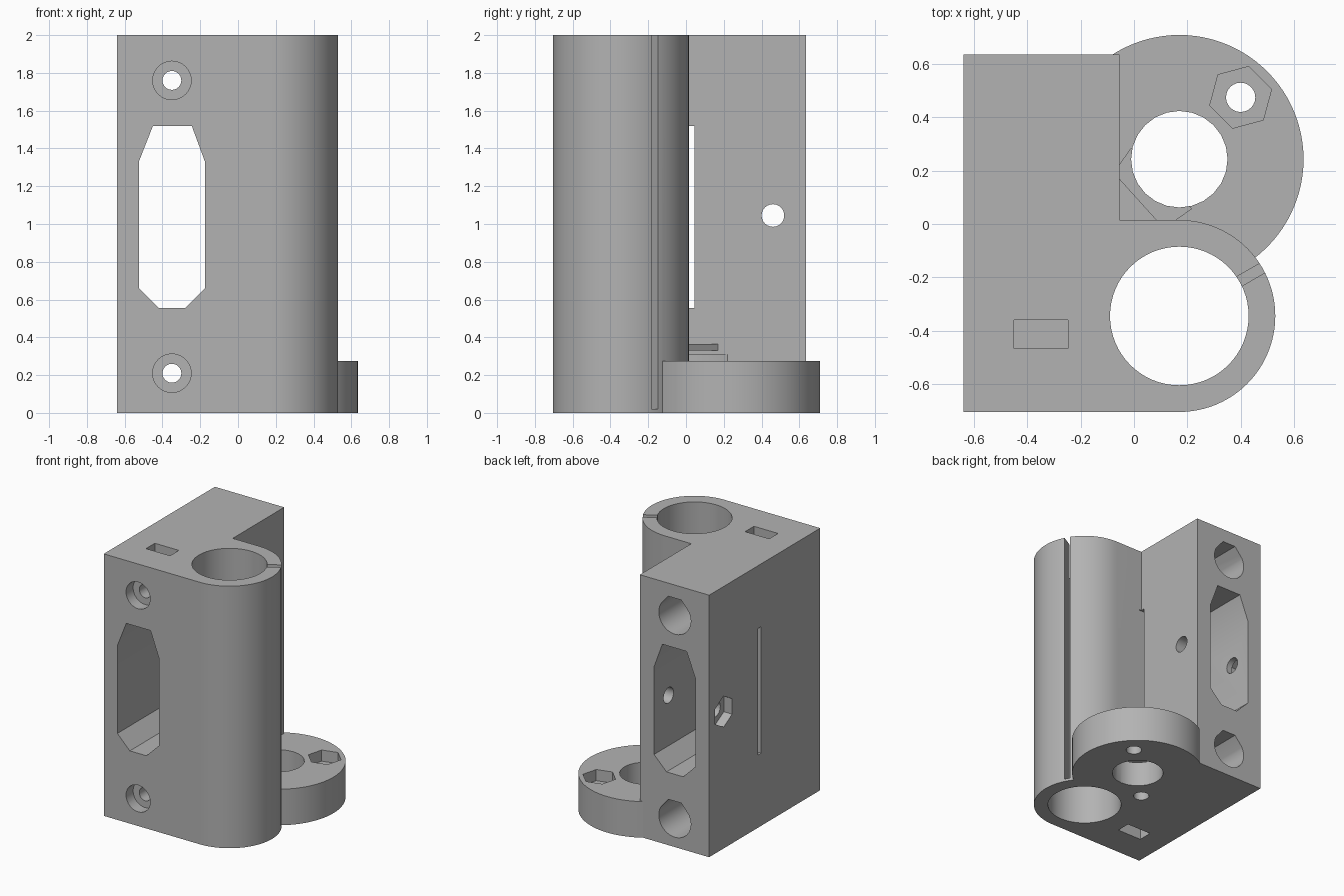
import bpy, bmesh, math
from mathutils import Matrix, Vector

if "Cube" in bpy.data.objects:
    bpy.data.objects.remove(bpy.data.objects["Cube"])

grey = bpy.data.materials.new("plain_grey")
grey.diffuse_color = (0.45, 0.45, 0.45, 1)
grey.use_nodes = True
grey.node_tree.nodes["Principled BSDF"].inputs["Base Color"].default_value = grey.diffuse_color


def prism(name, pts, lo, hi, axis='Z'):
    """Extrude a 2D outline along an axis: Z uses (x,y), Y uses (x,z), X uses (y,z)."""
    place = {'Z': lambda a, b, t: (a, b, t),
             'Y': lambda a, b, t: (a, t, b),
             'X': lambda a, b, t: (t, a, b)}[axis]
    bm = bmesh.new()
    bottom = [bm.verts.new(place(a, b, lo)) for a, b in pts]
    top = [bm.verts.new(place(a, b, hi)) for a, b in pts]
    n = len(pts)
    bm.faces.new(bottom)
    bm.faces.new(top)
    for i in range(n):
        j = (i + 1) % n
        bm.faces.new((bottom[i], bottom[j], top[j], top[i]))
    bmesh.ops.recalc_face_normals(bm, faces=bm.faces)
    me = bpy.data.meshes.new(name)
    bm.to_mesh(me)
    bm.free()
    ob = bpy.data.objects.new(name, me)
    bpy.context.collection.objects.link(ob)
    me.materials.append(grey)
    return ob


def circle(cx, cy, r, n=48, start=0.0, sweep=360.0):
    count = n if sweep == 360 else n + 1
    return [(cx + r * math.cos(math.radians(start + sweep * i / n)),
             cy + r * math.sin(math.radians(start + sweep * i / n))) for i in range(count)]


def rect(x0, x1, y0, y1):
    return [(x0, y0), (x1, y0), (x1, y1), (x0, y1)]


def boolean(target, other, op):
    m = target.modifiers.new(other.name, 'BOOLEAN')
    m.object = other
    m.operation = op
    m.solver = 'EXACT'
    bpy.context.view_layer.objects.active = target
    bpy.ops.object.modifier_apply(modifier=m.name)
    bpy.data.objects.remove(other, do_unlink=True)


ROD = (0.17, -0.345)     # large sleeve axis
SCREW = (0.17, 0.243)    # flange axis
WALL = -0.055            # inner wall of the block
MID = -0.35              # screw column

# Main body: block with the round sleeve, as one outline
outline = [(-0.64, 0.635), (-0.64, -0.705)]
outline += circle(*ROD, 0.36, 48, -90, 180)
outline += [(WALL, 0.015), (WALL, 0.635)]
body = prism("bracket_body", outline, 0, 2)

# Round flange and the small corner web above its trapped nut
boolean(body, prism("flange", circle(*SCREW, 0.466, 96), 0, 0.275), 'UNION')

cuts = []


def cut(*args):
    cuts.append(prism("cutter_%d" % len(cuts), *args))


# Sleeve bore, clamping slit and flange bore
cut(circle(*ROD, 0.26, 64), -0.1, 2.1)
a = math.radians(30)
d, s = Vector((math.cos(a), math.sin(a))), Vector((-math.sin(a), math.cos(a)))
c = Vector(ROD)
cut([tuple(c + d * u + s * v * 0.02) for u, v in
     ((0.2, -1), (0.40, -1), (0.40, 1), (0.2, 1))], 0.02, 2.1)
cut(circle(*SCREW, 0.181, 24), -0.1, 0.4)

# Flange screw holes, the open nut recess, and the covered nut slot
cut(circle(0.40, 0.475, 0.055, 24), -0.1, 0.4)
cut(circle(0.40, 0.475, 0.12, 6, 15), 0.19, 0.4)
cut(circle(-0.06, 0.008, 0.055, 24), -0.1, 0.25)
c, d, s = Vector((-0.06, 0.008)), Vector((0.7071, 0.7071)), Vector((-0.7071, 0.7071))
cut([tuple(c + d * u + s * v) for u, v in
     ((-0.104, -0.06), (0, -0.12), (0.23, -0.16), (0.23, 0.16), (0, 0.12), (-0.104, 0.06))],
    0.19, 0.31)

# Window through the block, front to back
cut([(-0.45, 1.52), (-0.245, 1.52), (-0.175, 1.33), (-0.175, 0.66),
     (-0.28, 0.555), (-0.42, 0.555), (-0.525, 0.66), (-0.525, 1.33)], -0.9, 0.9, 'Y')

# Mounting screws: hole, front recess, deep back recess, nut pocket
for z, z0, z1 in ((1.76, 1.65, 2.1), (0.21, -0.1, 0.32)):
    cut(circle(MID, z, 0.05, 24), -0.9, 0.9, 'Y')
    cut(circle(MID, z, 0.102, 32), -0.9, -0.62, 'Y')
    tear = circle(MID, z, 0.135, 36, 150, 240)
    cut(tear + [(MID + 0.055, z + 0.14), (MID - 0.055, z + 0.14)], -0.2, 0.9, 'Y')
    cut(rect(-0.45, -0.247, -0.467, -0.36), z0, z1)

# Side slit, cross hole and its nut recess
cut(rect(0.008, 0.045, 0.555, 1.52), -0.9, -0.04, 'X')
cut(circle(0.46, 1.045, 0.06, 24), -0.9, 0.1, 'X')
cut(circle(0.46, 1.045, 0.118, 6, 30), -0.9, -0.57, 'X')

for ob in cuts:
    boolean(body, ob, 'DIFFERENCE')

# Corner web over the trapped nut
web = prism("corner_web", [(WALL - 0.01, 0.17), (WALL - 0.01, 0.005), (0.085, 0.005),
                           (0.085, 0.015), (WALL, 0.17)], 0.33, 0.365)
boolean(body, web, 'UNION')

# Smooth round walls, crisp edges
bpy.ops.object.select_all(action='DESELECT')
body.select_set(True)
bpy.context.view_layer.objects.active = body
bpy.ops.object.shade_smooth_by_angle(angle=math.radians(25))
